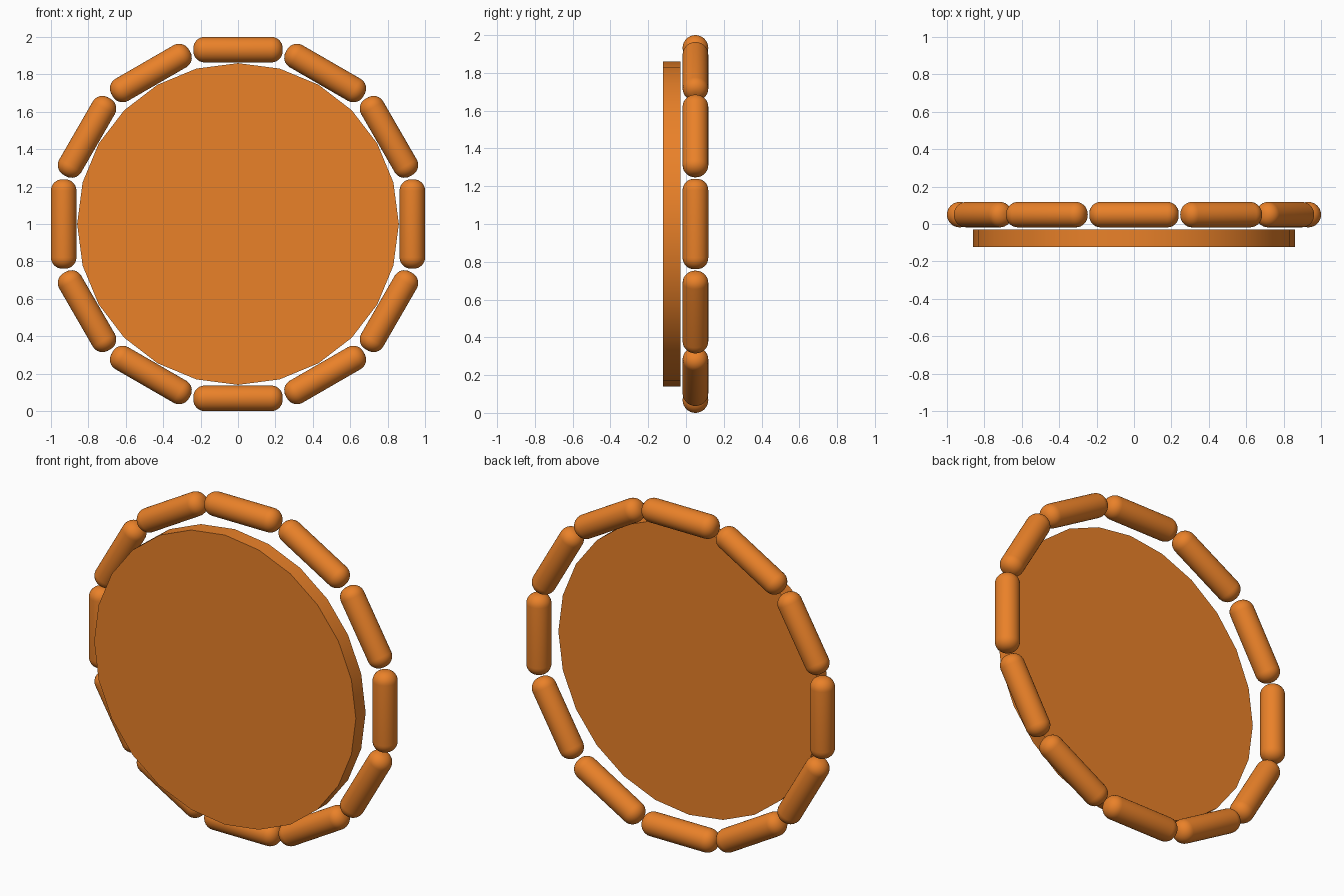
import bpy
from math import radians, cos, sin, pi

if "Cube" in bpy.data.objects:
    bpy.data.objects.remove(bpy.data.objects["Cube"])

orange = bpy.data.materials.new("orange")
orange.diffuse_color = (0.82, 0.22, 0.022, 1)
orange.use_nodes = True
orange.node_tree.nodes["Principled BSDF"].inputs["Base Color"].default_value = orange.diffuse_color

CENTRE_Z = 1.0


def cylinder(name, sides, radius, depth, location, rotation, bevel=0.0):
    bpy.ops.mesh.primitive_cylinder_add(vertices=sides, radius=radius, depth=depth,
                                        location=location, rotation=rotation)
    ob = bpy.context.object
    ob.name = name
    ob.data.materials.append(orange)
    if bevel:
        mod = ob.modifiers.new("round_ends", 'BEVEL')
        mod.width = bevel
        mod.segments = 8
        mod.limit_method = 'ANGLE'
        mod.angle_limit = radians(60)
        bpy.ops.object.modifier_apply(modifier=mod.name)
    bpy.ops.object.shade_smooth_by_angle(angle=radians(30))
    return ob


# Flat 24-sided disc in front of the ring
cylinder("disc", 24, 0.86, 0.092, (0, -0.076, CENTRE_Z), (pi / 2, 0, 0))

# Ring of twelve rounded rods laid along the tangent
for i in range(12):
    a = i * pi / 6
    cylinder(f"rim_rod_{i + 1}", 32, 0.068, 0.478,
             (0.932 * cos(a), 0.05, CENTRE_Z + 0.932 * sin(a)), (0, -a, 0), bevel=0.06)
